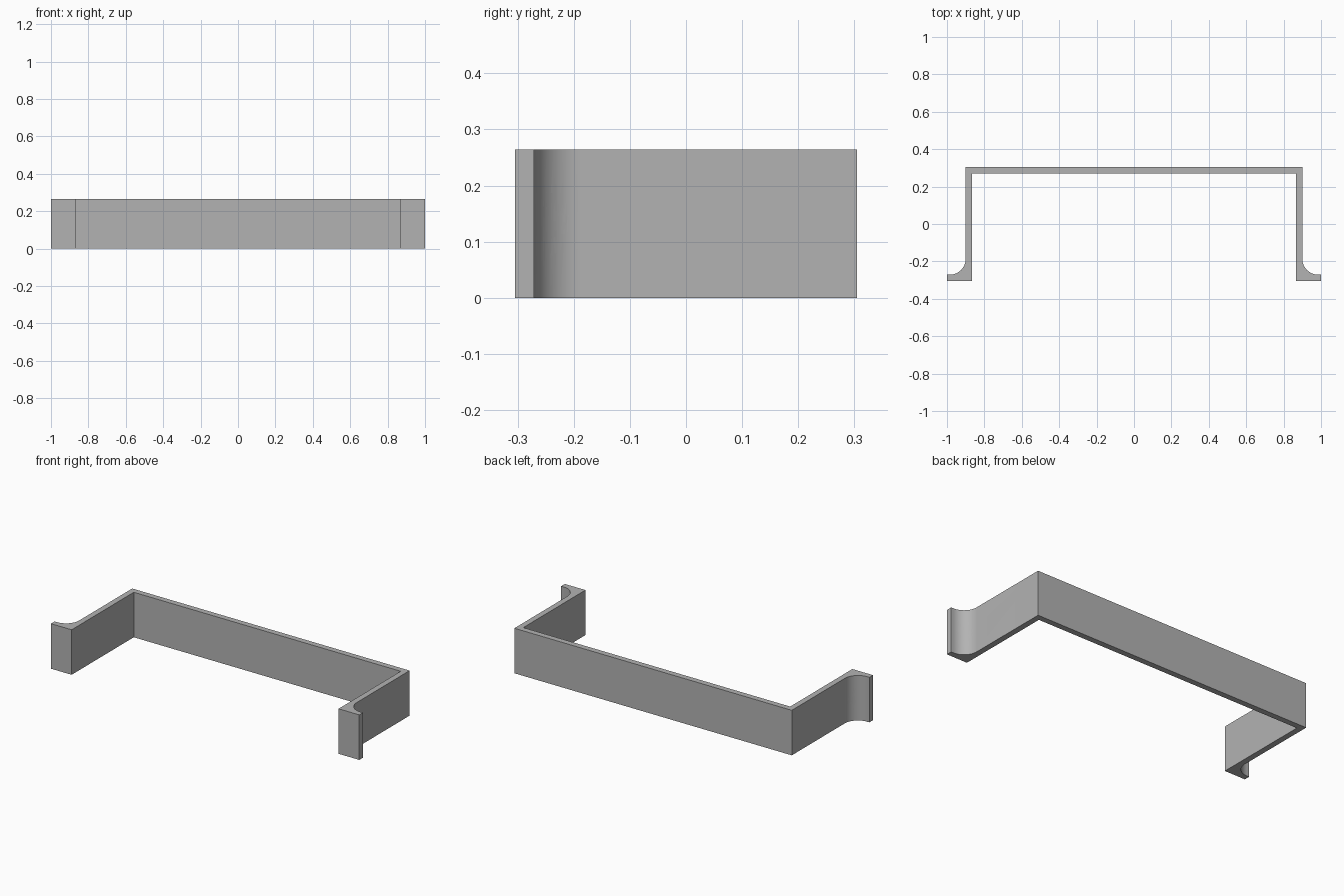
import bpy
import bmesh
import math

if "Cube" in bpy.data.objects:
    bpy.data.objects.remove(bpy.data.objects["Cube"], do_unlink=True)

HEIGHT = 0.264
FRONT, BACK = -0.305, 0.305
WALL = 0.034             # sheet thickness
OUTER = 0.90             # outer face of the side arms
FILLET = 0.085
HOLE_X = 0.935
HOLE_Z = HEIGHT / 2

grey = bpy.data.materials.new("plain grey")
grey.use_nodes = True
grey.diffuse_color = (0.45, 0.45, 0.45, 1)
grey.node_tree.nodes["Principled BSDF"].inputs["Base Color"].default_value = (0.45, 0.45, 0.45, 1)


def add_object(name, bm):
    bmesh.ops.recalc_face_normals(bm, faces=bm.faces)
    mesh = bpy.data.meshes.new(name)
    bm.to_mesh(mesh)
    bm.free()
    mesh.materials.append(grey)
    obj = bpy.data.objects.new(name, mesh)
    bpy.context.collection.objects.link(obj)
    return obj


def rod_cutter(name, side, radius, y_start, y_end, slope=0):
    """Rod along y; its far end may slant with distance from the arm face."""
    bm = bmesh.new()
    bmesh.ops.create_cone(bm, cap_ends=True, segments=48,
                          radius1=radius, radius2=radius, depth=2)
    for v in bm.verts:
        x, across, along = v.co
        y = y_start if along < 0 else y_end + slope * (HOLE_X + x - OUTER)
        v.co = (side * (HOLE_X + x), y, HOLE_Z + across)
    obj = add_object(name, bm)
    obj.hide_render = True
    return obj


# Half profile of the bracket, from the inner back corner round to the outer one
inner = OUTER - WALL
foot_top = FRONT + WALL
half = [(inner, BACK - WALL), (inner, FRONT), (1, FRONT), (1, foot_top)]
steps = 20
for i in range(steps + 1):
    a = math.pi / 2 * i / steps
    half.append((OUTER + FILLET - FILLET * math.sin(a),
                 foot_top + FILLET - FILLET * math.cos(a)))
half.append((OUTER, BACK))
profile = half + [(-x, y) for x, y in reversed(half)]

# Extrude the profile upward
bm = bmesh.new()
base = bm.faces.new([bm.verts.new((x, y, 0)) for x, y in profile])
top = bmesh.ops.extrude_face_region(bm, geom=[base], use_keep_orig=True)
bmesh.ops.translate(bm, vec=(0, 0, HEIGHT),
                    verts=[g for g in top["geom"] if isinstance(g, bmesh.types.BMVert)])
bracket = add_object("mounting_bracket", bm)
bpy.context.view_layer.objects.active = bracket

# Screw holes through the feet and screw head channels in the arms
for side, label in ((1, "left"), (-1, "right")):
    cutters = [rod_cutter(label + "_screw_hole", side, 0.031, FRONT - 0.1, -0.2),
               rod_cutter(label + "_head_channel", side, 0.057, -0.25, -0.047, 1)]
    for cutter in cutters:
        mod = bracket.modifiers.new(cutter.name, 'BOOLEAN')
        mod.operation = 'DIFFERENCE'
        mod.solver = 'EXACT'
        mod.object = cutter
        bpy.ops.object.modifier_apply(modifier=mod.name)
        bpy.data.objects.remove(cutter, do_unlink=True)

# Smooth the curved faces and keep the corners crisp
bpy.ops.object.select_all(action='DESELECT')
bracket.select_set(True)
bpy.ops.object.shade_smooth_by_angle(angle=math.radians(25))
